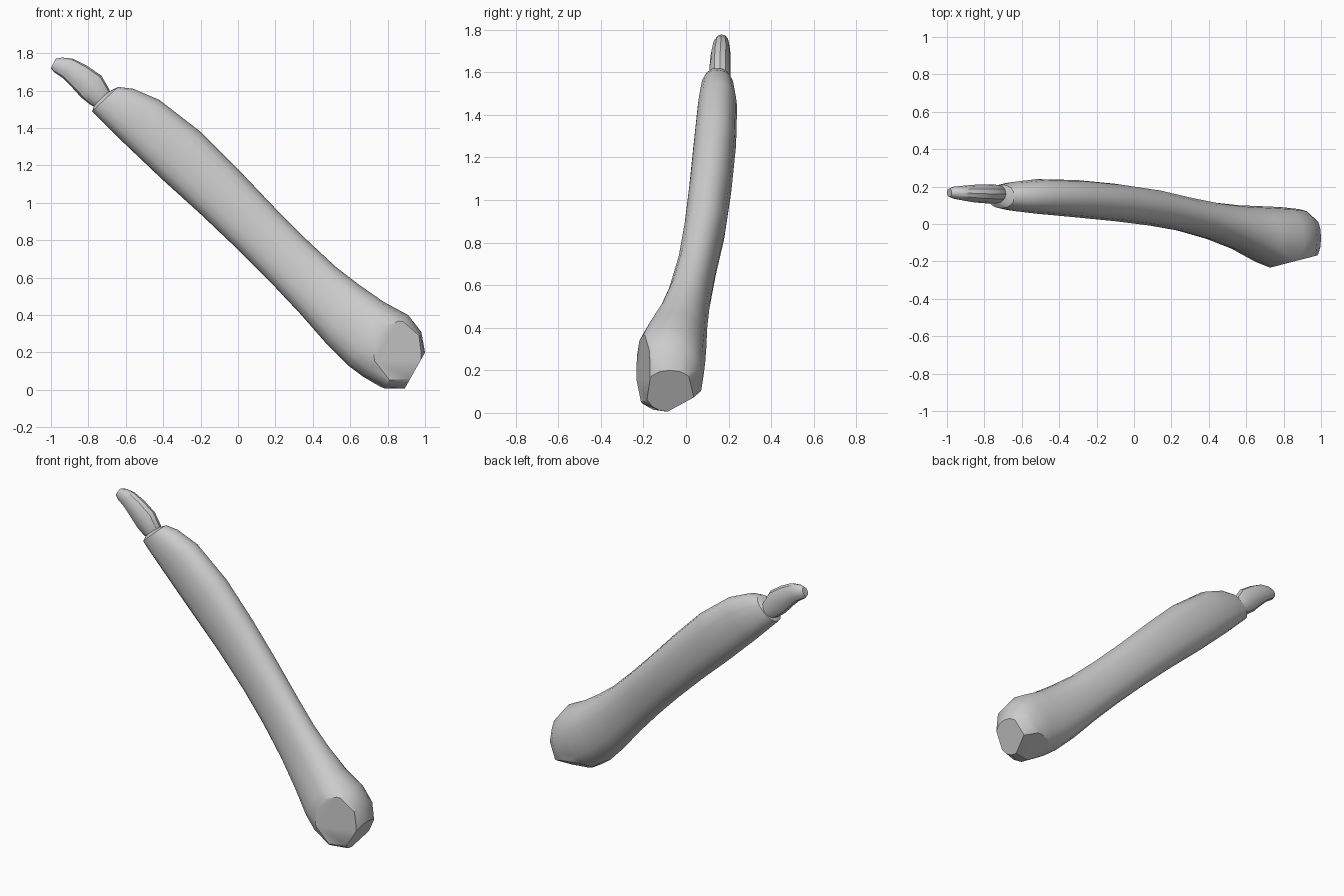
import bpy
import bmesh
from math import cos, sin, pi, copysign, radians
from mathutils import Vector

default_cube = bpy.data.objects.get("Cube")
if default_cube:
    bpy.data.objects.remove(default_cube, do_unlink=True)


def make_material(name, colour):
    material = bpy.data.materials.new(name)
    material.use_nodes = True
    material.diffuse_color = colour
    shader = material.node_tree.nodes["Principled BSDF"]
    shader.inputs["Base Color"].default_value = colour
    return material


def rounded(value, power):
    return copysign(abs(value) ** power, value)


def loft(name, stations, sides, power, material, cuts=()):
    """Skin rounded cross-sections, then plane off flat facets."""
    bm = bmesh.new()
    rings = []
    for top_x, top_z, low_x, low_z, front, back in stations:
        top = Vector((top_x, (front + back) / 2, top_z))
        low = Vector((low_x, (front + back) / 2, low_z))
        middle, half_height = (top + low) / 2, (top - low) / 2
        half_depth = Vector((0, (back - front) / 2, 0))
        ring = []
        for i in range(sides):
            angle = 2 * pi * i / sides
            point = (middle + half_height * rounded(cos(angle), power)
                     + half_depth * rounded(sin(angle), power))
            ring.append(bm.verts.new(point))
        rings.append(ring)
    for ring, following in zip(rings, rings[1:]):
        for i in range(sides):
            j = (i + 1) % sides
            bm.faces.new((ring[i], ring[j], following[j], following[i]))
    bm.faces.new(rings[0])
    bm.faces.new(rings[-1])
    bmesh.ops.recalc_face_normals(bm, faces=bm.faces)

    # Flat facets: keep everything behind each plane and close the cut
    for point, normal in cuts:
        geometry = bm.verts[:] + bm.edges[:] + bm.faces[:]
        cut = bmesh.ops.bisect_plane(bm, geom=geometry, plane_co=point,
                                     plane_no=normal, clear_outer=True)
        rim = [e for e in cut["geom_cut"] if isinstance(e, bmesh.types.BMEdge)]
        if rim:
            bmesh.ops.contextual_create(bm, geom=rim)
    bmesh.ops.recalc_face_normals(bm, faces=bm.faces)

    mesh = bpy.data.meshes.new(name)
    bm.to_mesh(mesh)
    bm.free()
    mesh.materials.append(material)
    obj = bpy.data.objects.new(name, mesh)
    bpy.context.collection.objects.link(obj)
    bpy.ops.object.select_all(action="DESELECT")
    obj.select_set(True)
    bpy.context.view_layer.objects.active = obj
    bpy.ops.object.shade_smooth_by_angle(angle=radians(32))
    return obj


grey = make_material("plain grey", (0.6, 0.6, 0.6, 1))

# Each station: upper x, upper z, lower x, lower z, front y, back y
shaft_stations = [
    (-.70, 1.59, -.77, 1.52, .11, .19),
    (-.64, 1.62, -.78, 1.49, .085, .21),
    (-.56, 1.61, -.73, 1.44, .07, .225),
    (-.42, 1.55, -.62, 1.33, .055, .24),
    (-.2, 1.38, -.41, 1.13, .035, .235),
    (0, 1.18, -.2, .94, .015, .215),
    (.2, .97, 0, .75, -.01, .185),
    (.37, .8, .17, .58, -.04, .145),
    (.52, .66, .33, .41, -.085, .115),
    (.65, .56, .47, .25, -.14, .1),
    (.78, .47, .59, .13, -.21, .095),
    (.91, .4, .67, .07, -.25, .09),
    (.98, .31, .78, .005, -.25, .08),
    (1, .2, .89, .005, -.19, .04),
]
# Facets on the knob: front disc, underside, rear
knob_facets = [
    ((.74, -.23, .2), (.25, -.97, 0)),
    ((.8, -.08, .02), (-.1, .5, -.86)),
    ((.93, .06, .2), (.6, .78, -.15)),
]
loft("shaft_and_knob", shaft_stations, 16, .88, grey, knob_facets)

# Curved claw at the thin end
claw_stations = [
    (-.67, 1.56, -.74, 1.5, .125, .205),
    (-.69, 1.61, -.79, 1.525, .11, .21),
    (-.73, 1.68, -.84, 1.565, .11, .21),
    (-.81, 1.735, -.89, 1.62, .115, .21),
    (-.88, 1.77, -.94, 1.67, .125, .205),
    (-.94, 1.777, -.985, 1.7, .135, .2),
    (-.975, 1.77, -1, 1.72, .145, .19),
]
loft("claw", claw_stations, 12, .95, grey)
